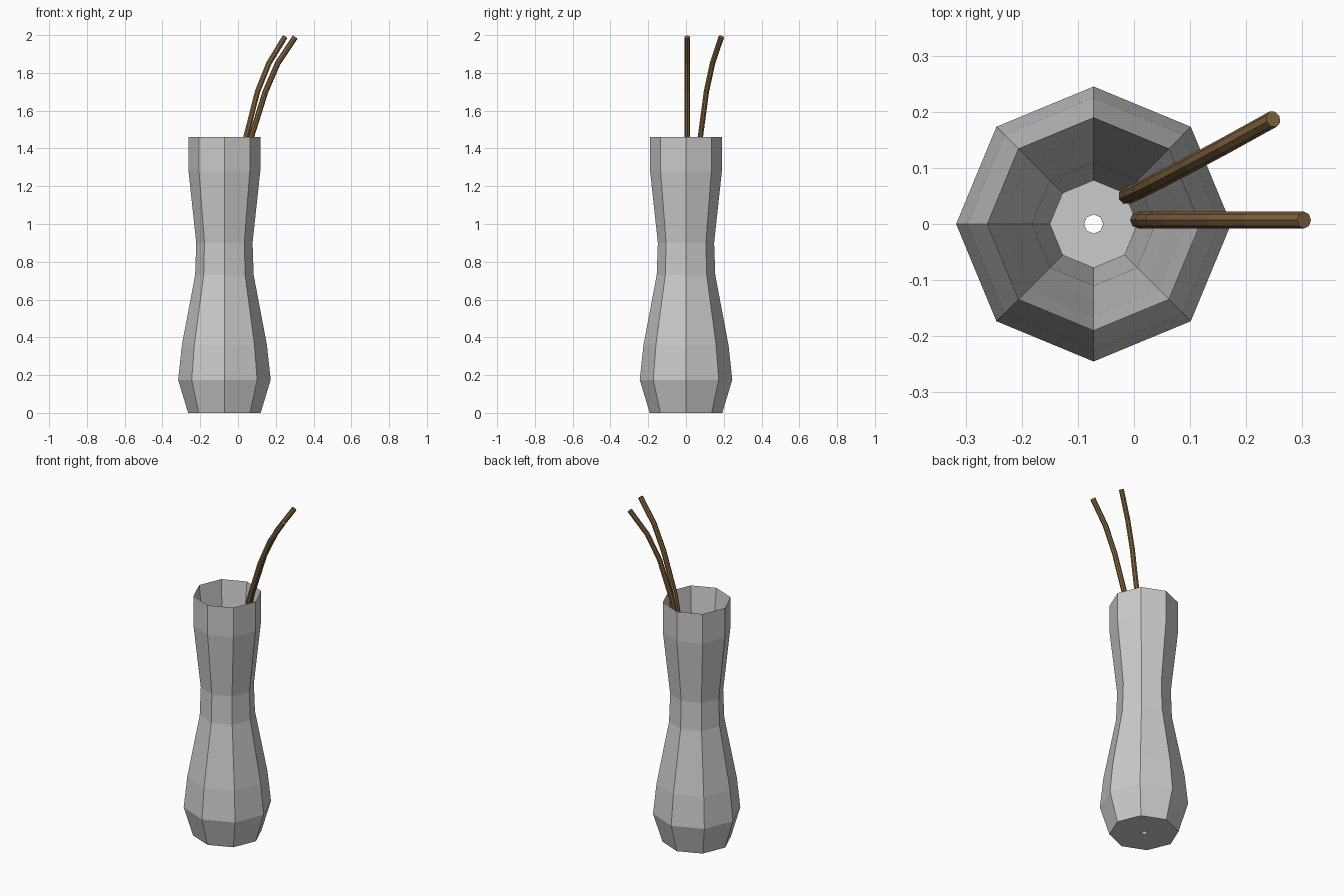
import bpy, bmesh
from math import cos, sin, tau

if "Cube" in bpy.data.objects:
    bpy.data.objects.remove(bpy.data.objects["Cube"])

SIDES = 8
CENTRE_X = -0.072

# Vase profile (radius, height): underside, outer wall, rim, inner wall, floor
PROFILE = [(0.017, 0), (0.192, 0), (0.245, 0.175), (0.225, 0.36), (0.155, 0.73),
           (0.149, 0.90), (0.19, 1.28), (0.19, 1.46),
           (0.165, 1.25), (0.135, 0.90), (0.11, 0.65), (0.078, 0.12), (0.017, 0.12)]


def lathe(name, profile, sides, x):
    bm = bmesh.new()
    rings = [[bm.verts.new((r * cos(tau * i / sides), r * sin(tau * i / sides), z))
              for i in range(sides)] for r, z in profile]
    # Closing the loop also lines the small drain hole
    for a, b in zip(rings, rings[1:] + rings[:1]):
        for i in range(sides):
            j = (i + 1) % sides
            bm.faces.new((a[i], a[j], b[j], b[i]))
    bmesh.ops.recalc_face_normals(bm, faces=bm.faces)
    mesh = bpy.data.meshes.new(name)
    bm.to_mesh(mesh)
    bm.free()
    obj = bpy.data.objects.new(name, mesh)
    obj.location.x = x
    bpy.context.collection.objects.link(obj)


def twig(name, points, radius, material):
    curve = bpy.data.curves.new(name, 'CURVE')
    curve.dimensions = '3D'
    curve.bevel_depth = radius
    curve.bevel_resolution = 2
    curve.use_fill_caps = True
    spline = curve.splines.new('POLY')
    spline.points.add(len(points) - 1)
    for p, co in zip(spline.points, points):
        p.co = (*co, 1)
    spline.use_smooth = False
    curve.materials.append(material)
    obj = bpy.data.objects.new(name, curve)
    bpy.context.collection.objects.link(obj)
    bpy.ops.object.select_all(action='DESELECT')
    bpy.context.view_layer.objects.active = obj
    obj.select_set(True)
    bpy.ops.object.convert(target='MESH')


# Faceted vase
lathe("vase", PROFILE, SIDES, CENTRE_X)

# Two bent twigs leaning out of the vase
brown = bpy.data.materials.new("twig_brown")
brown.diffuse_color = (0.23, 0.13, 0.05, 1)
brown.use_nodes = True
brown.node_tree.nodes["Principled BSDF"].inputs["Base Color"].default_value = brown.diffuse_color
twig("twig_straight", [(0.008, 0.007, 0.72), (0.016, 0.007, 1.0), (0.035, 0.007, 1.27),
                       (0.07, 0.007, 1.46), (0.145, 0.007, 1.70),
                       (0.21, 0.007, 1.85), (0.303, 0.007, 1.99)], 0.015, brown)
twig("twig_angled", [(-0.013, 0.05, 0.72), (-0.006, 0.053, 1.0), (0.012, 0.061, 1.27),
                     (0.042, 0.076, 1.46), (0.103, 0.108, 1.70),
                     (0.163, 0.14, 1.85), (0.248, 0.187, 1.99)], 0.015, brown)
